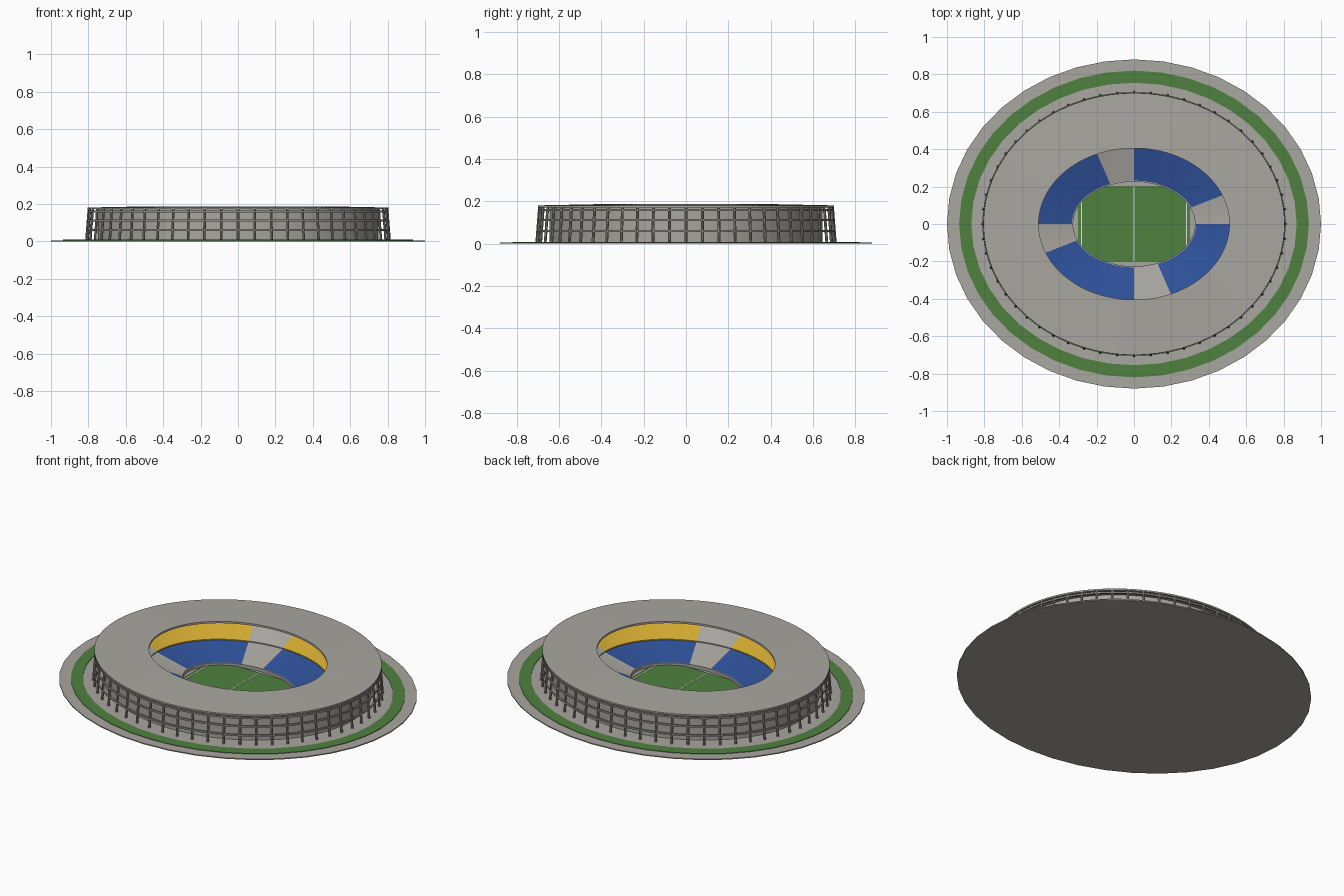
import bpy, bmesh, math
from mathutils import Vector, Matrix

if "Cube" in bpy.data.objects:
    bpy.data.objects.remove(bpy.data.objects["Cube"], do_unlink=True)


def make_material(name, rgb):
    m = bpy.data.materials.new(name)
    m.use_nodes = True
    m.diffuse_color = (*rgb, 1)
    m.node_tree.nodes["Principled BSDF"].inputs["Base Color"].default_value = (*rgb, 1)
    return m


concrete = make_material("concrete grey", (0.40, 0.385, 0.355))
steel = make_material("frame grey", (0.30, 0.29, 0.27))
grass = make_material("grass green", (0.08, 0.22, 0.05))
blue = make_material("seat blue", (0.028, 0.085, 0.33))
yellow = make_material("seat yellow", (0.65, 0.40, 0.03))
white = make_material("line white", (0.8, 0.8, 0.8))


def finish(name, bm, materials, smooth=True):
    mesh = bpy.data.meshes.new(name)
    bm.to_mesh(mesh)
    bm.free()
    obj = bpy.data.objects.new(name, mesh)
    bpy.context.collection.objects.link(obj)
    for m in materials:
        mesh.materials.append(m)
    if smooth:
        bpy.ops.object.select_all(action='DESELECT')
        obj.select_set(True)
        bpy.context.view_layer.objects.active = obj
        bpy.ops.object.shade_smooth_by_angle(angle=math.radians(25))
    return obj


def oval(name, profile, materials, n=112, closed=False, rule=None, caps=False, smooth=True):
    """Sweep a profile of (x radius, y radius, height) around an oval."""
    bm = bmesh.new()
    loops = []
    for rx, ry, z in profile:
        loops.append([bm.verts.new((rx * math.cos(math.tau * i / n),
                                    ry * math.sin(math.tau * i / n), z)) for i in range(n)])
    pairs = list(zip(loops, loops[1:]))
    if closed:
        pairs.append((loops[-1], loops[0]))
    for a, b in pairs:
        for i in range(n):
            j = (i + 1) % n
            f = bm.faces.new((a[i], b[i], b[j], a[j]))
            if rule:
                f.material_index = rule(i / n)
    if caps:
        bm.faces.new(loops[0])
        bm.faces.new(loops[-1][::-1])
    return finish(name, bm, materials, smooth)


def box(name, x, y, z, sx, sy, sz, material):
    bm = bmesh.new()
    bmesh.ops.create_cube(bm, size=1, matrix=Matrix.Translation((x, y, z))
                          @ Matrix.Diagonal((sx, sy, sz, 1)))
    return finish(name, bm, [material], False)


# Ground slab and lawn ring
oval("ground", [(1, 0.88, 0.006), (1, 0.88, 0)], [concrete], 40, caps=True, smooth=False)
oval("lawn_ring", [(0.87, 0.755, 0.006), (0.87, 0.755, 0.009),
                   (0.935, 0.82, 0.009), (0.935, 0.82, 0.006)], [grass], 40, smooth=False)

# Pitch with markings
box("pitch", 0, 0, 0.008, 0.6, 0.405, 0.006, grass)
for side, x in (("left", 0.28), ("centre", 0), ("right", -0.28)):
    box(side + "_pitch_line", x, 0, 0.0115, 0.006, 0.4, 0.002, white)


# Every fourth seating block is bare concrete
def block(turn):
    return 1 if int(turn * 16 + 1e-6) % 4 == 0 else 0


oval("lower_stand", [(0.33, 0.23, 0.022), (0.53, 0.42, 0.068)],
     [blue, concrete], 96, rule=block)
oval("lower_parapet", [(0.326, 0.226, 0.005), (0.326, 0.226, 0.025),
                       (0.332, 0.232, 0.025), (0.332, 0.232, 0.005)], [concrete], 96)
oval("upper_stand", [(0.53, 0.42, 0.068), (0.53, 0.42, 0.074), (0.74, 0.635, 0.168)],
     [yellow, concrete], 96, rule=block)

# Outer wall
oval("outer_wall", [(0.75, 0.645, 0.174), (0.75, 0.645, 0.004)], [concrete])

# Roof ring, rising slightly towards the opening
oval("roof", [(0.51, 0.405, 0.176), (0.51, 0.405, 0.187), (0.805, 0.70, 0.181),
              (0.805, 0.70, 0.172)], [concrete], closed=True)

# Leaning columns
COLUMNS = 56
bm = bmesh.new()
for k in range(COLUMNS):
    a = math.tau * k / COLUMNS
    base = Vector((0.81 * math.cos(a), 0.705 * math.sin(a), 0.004))
    top = Vector((0.797 * math.cos(a), 0.692 * math.sin(a), 0.175))
    d = top - base
    place = Matrix.Translation((base + top) / 2) @ d.to_track_quat('Z', 'Y').to_matrix().to_4x4()
    bmesh.ops.create_cone(bm, cap_ends=True, segments=8, radius1=0.007, radius2=0.007,
                          depth=d.length, matrix=place)
finish("columns", bm, [steel])

# Horizontal beams tying the columns together
for name, z in (("lower", 0.06), ("middle", 0.112), ("upper", 0.16)):
    inset = 0.013 * z / 0.175
    x, y, w, h = 0.81 - inset, 0.705 - inset, 0.005, 0.005
    oval(name + "_beam", [(x - w, y - w, z + h), (x + w, y + w, z + h),
                          (x + w, y + w, z - h), (x - w, y - w, z - h)], [steel], closed=True)
